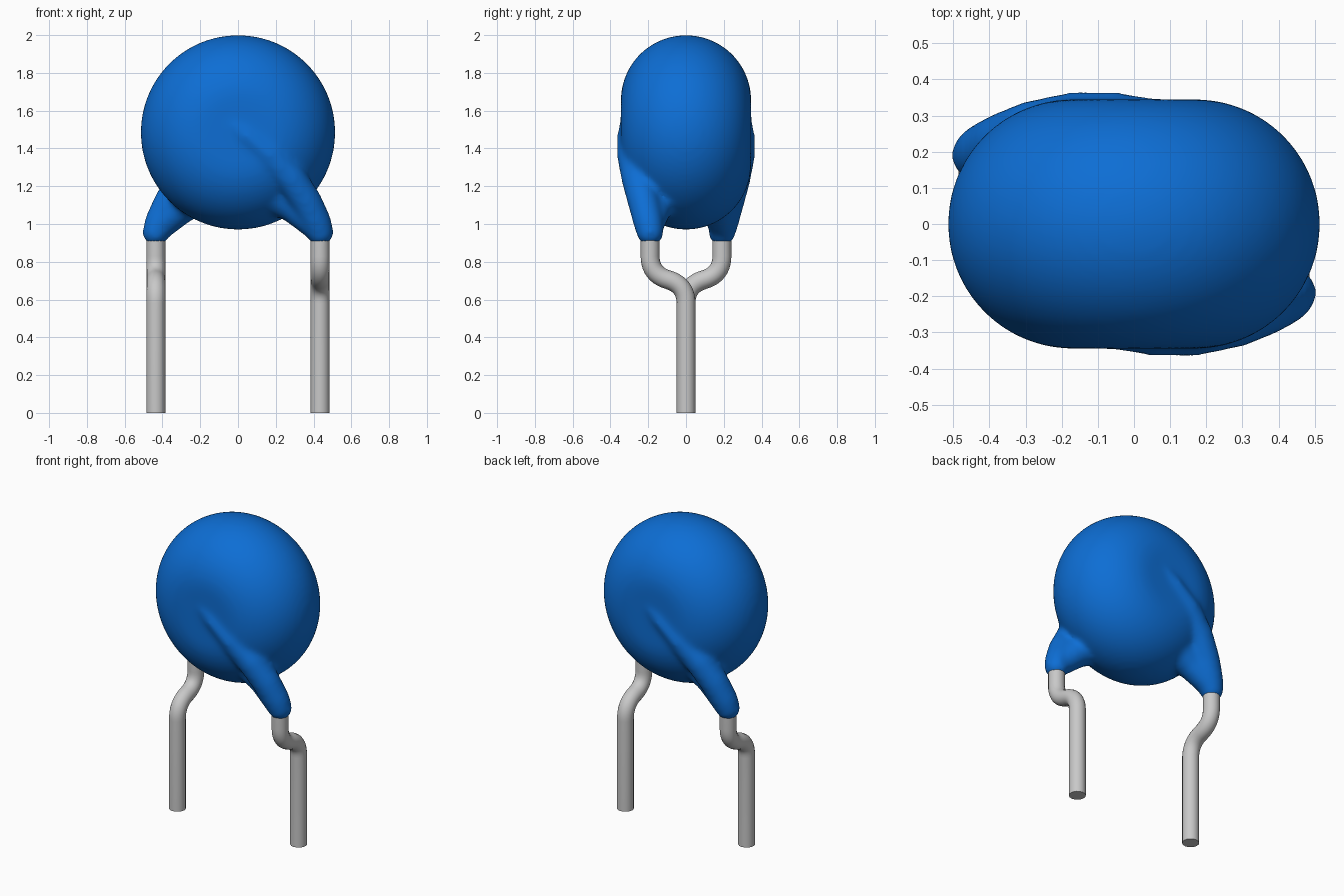
import bpy, bmesh, math
from mathutils import Vector, Matrix

if "Cube" in bpy.data.objects:
    bpy.data.objects.remove(bpy.data.objects["Cube"], do_unlink=True)


def material(name, rgb, rough):
    m = bpy.data.materials.new(name)
    m.use_nodes = True
    m.diffuse_color = (*rgb, 1)
    bsdf = m.node_tree.nodes["Principled BSDF"]
    bsdf.inputs["Base Color"].default_value = (*rgb, 1)
    bsdf.inputs["Roughness"].default_value = rough
    return m


blue = material("blue_coating", (0.004, 0.155, 0.66), 0.4)
grey = material("grey_metal", (0.58, 0.58, 0.58), 0.4)


def select_only(ob):
    bpy.ops.object.select_all(action="DESELECT")
    ob.select_set(True)
    bpy.context.view_layer.objects.active = ob


def add_disc(bm, centre_z, flat, rnd, seg=96, arc=32):
    """Thick disc with a fully rounded rim, revolved about y."""
    pts = [Vector((0, 0, -rnd))]
    for i in range(arc + 1):
        a = -math.pi / 2 + math.pi * i / arc
        pts.append(Vector((flat + rnd * math.cos(a), 0, rnd * math.sin(a))))
    pts.append(Vector((0, 0, rnd)))
    verts = [bm.verts.new(p) for p in pts]
    edges = [bm.edges.new(p) for p in zip(verts, verts[1:])]
    bmesh.ops.spin(bm, geom=verts + edges, cent=(0, 0, 0), axis=(0, 0, 1),
                   angle=math.tau, steps=seg)
    bmesh.ops.remove_doubles(bm, verts=bm.verts[:], dist=1e-4)
    bmesh.ops.transform(bm, verts=bm.verts[:], matrix=Matrix.Translation((0, 0, centre_z))
                        @ Matrix.Rotation(math.pi / 2, 4, "X"))
    bmesh.ops.recalc_face_normals(bm, faces=bm.faces[:])


# Directions of a unit ball, shared by all the tapered links
ball = bmesh.new()
bmesh.ops.create_icosphere(ball, subdivisions=3, radius=1)
ball_dirs = [v.co.copy() for v in ball.verts]
ball.free()


def add_tapered_link(bm, a, b):
    """Convex hull of two balls given as (x, y, z, radius)."""
    verts = [bm.verts.new(Vector(c[:3]) + d * c[3]) for c in (a, b) for d in ball_dirs]
    bmesh.ops.convex_hull(bm, input=verts)
    loose = [v for v in verts if not v.link_faces]
    bmesh.ops.delete(bm, geom=loose, context="VERTS")


# Coated ridge over the lead, and the flare under it
ridge = [(-0.07, -0.292, 1.56, 0.05), (0.04, -0.300, 1.47, 0.065),
         (0.17, -0.288, 1.36, 0.078), (0.28, -0.258, 1.24, 0.085),
         (0.36, -0.225, 1.12, 0.085), (0.415, -0.20, 1.01, 0.080),
         (0.435, -0.19, 0.955, 0.072)]
flare = [(0.405, -0.19, 0.99, 0.073), (0.29, -0.16, 1.10, 0.092),
         (0.20, -0.13, 1.18, 0.13)]

# Body: disc and both ridges fused into one soft coating
bm = bmesh.new()
add_disc(bm, 1.485, 0.17, 0.345)
for s in (1, -1):
    for chain in (ridge, flare):
        balls = [(s * x, s * y, z, r) for x, y, z, r in chain]
        for a, b in zip(balls, balls[1:]):
            add_tapered_link(bm, a, b)
me = bpy.data.meshes.new("coated_body")
bm.to_mesh(me)
bm.free()
body = bpy.data.objects.new("coated_body", me)
bpy.context.collection.objects.link(body)
rm = body.modifiers.new("fuse", "REMESH")
rm.mode = "VOXEL"
rm.voxel_size = 0.014
sm = body.modifiers.new("soften", "SMOOTH")
sm.factor = 0.5
sm.iterations = 18
select_only(body)
for name in ("fuse", "soften"):
    bpy.ops.object.modifier_apply(modifier=name)
body.data.materials.clear()
body.data.materials.append(blue)
bpy.ops.object.shade_smooth()


def rounded_path(pts, radius, steps=10):
    """Replace each inner corner by a smooth bend."""
    pts = [Vector(p) for p in pts]
    out = [pts[0]]
    for a, c, b in zip(pts, pts[1:], pts[2:]):
        p, q = c + (a - c).normalized() * radius, c + (b - c).normalized() * radius
        for i in range(steps + 1):
            t = i / steps
            out.append(p * (1 - t) ** 2 + c * 2 * t * (1 - t) + q * t * t)
    return out + [pts[-1]]


# Kinked wire leads
for s, name in ((1, "left_lead"), (-1, "right_lead")):
    path = rounded_path([(s * 0.435, s * y, z) for y, z in
                         ((-0.19, 0.97), (-0.19, 0.735), (0, 0.675), (0, 0))], 0.095)
    cu = bpy.data.curves.new(name, "CURVE")
    cu.dimensions = "3D"
    cu.bevel_depth = 0.05
    cu.bevel_resolution = 6
    cu.use_fill_caps = True
    sp = cu.splines.new("POLY")
    sp.points.add(len(path) - 1)
    for pt, co in zip(sp.points, path):
        pt.co = (*co, 1)
    lead = bpy.data.objects.new(name, cu)
    bpy.context.collection.objects.link(lead)
    select_only(lead)
    bpy.ops.object.convert(target="MESH")
    lead = bpy.context.object
    lead.data.materials.clear()
    lead.data.materials.append(grey)
    bpy.ops.object.shade_smooth_by_angle(angle=math.radians(40))
